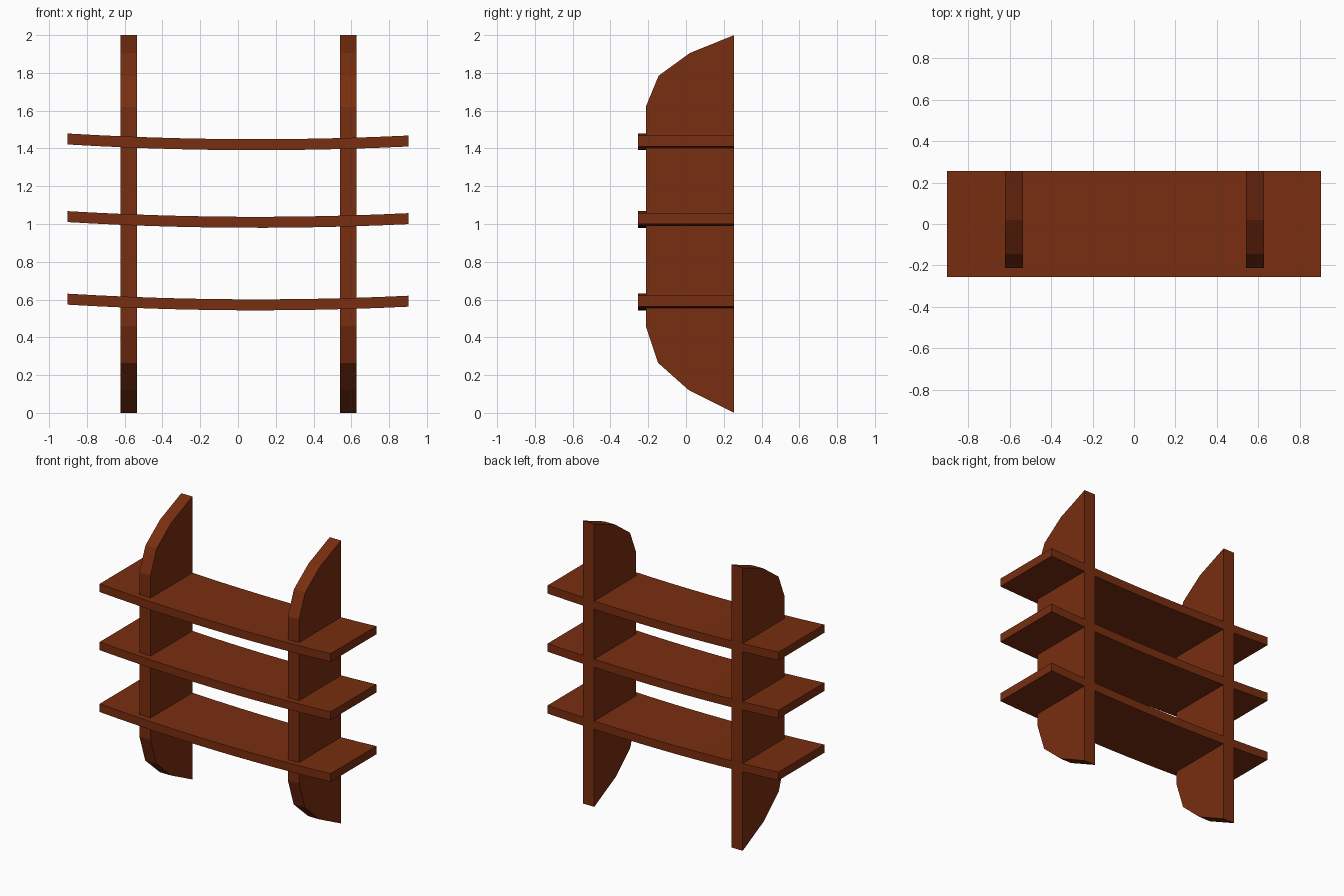
import bpy

if "Cube" in bpy.data.objects:
    bpy.data.objects.remove(bpy.data.objects["Cube"])

wood = bpy.data.materials.new("reddish brown wood")
wood.diffuse_color = (0.19, 0.027, 0.005, 1)
wood.use_nodes = True
wood.node_tree.nodes["Principled BSDF"].inputs["Base Color"].default_value = wood.diffuse_color


def extrude(name, profile, a, b, place):
    """Solid from a closed 2D profile, swept from a to b; place maps (u, v, w) to xyz."""
    n = len(profile)
    verts = [place(u, v, w) for w in (a, b) for u, v in profile]
    faces = [tuple(range(n)), tuple(range(2 * n - 1, n - 1, -1))]
    faces += [(i, i + n, (i + 1) % n + n, (i + 1) % n) for i in range(n)]
    mesh = bpy.data.meshes.new(name)
    mesh.from_pydata(verts, [], faces)
    mesh.materials.append(wood)
    obj = bpy.data.objects.new(name, mesh)
    bpy.context.collection.objects.link(obj)
    # consistent outward normals
    bpy.context.view_layer.objects.active = obj
    obj.select_set(True)
    bpy.ops.object.mode_set(mode='EDIT')
    bpy.ops.mesh.select_all(action='SELECT')
    bpy.ops.mesh.normals_make_consistent(inside=False)
    bpy.ops.object.mode_set(mode='OBJECT')
    obj.select_set(False)
    return obj


# uprights: side boards with faceted, tapering ends
side = [(0.255, 0), (0.255, 2), (0.02, 1.905), (-0.145, 1.785),
        (-0.213, 1.62), (-0.213, 0.46), (-0.148, 0.265), (0.015, 0.12)]
for name, x0, x1 in (("left_upright", -0.622, -0.535), ("right_upright", 0.539, 0.627)):
    extrude(name, side, x0, x1, lambda y, z, x: (x, y, z))

# shelves: boards sagging gently, lowest just right of the middle
xs = [-0.903 + 1.806 * i / 12 for i in range(13)]
for name, z in (("bottom_shelf", 0.543), ("middle_shelf", 0.98), ("top_shelf", 1.391)):
    under = [(x, z + 0.03 * (x - 0.1) ** 2) for x in xs]
    over = [(x, h + 0.058) for x, h in reversed(under)]
    extrude(name, under + over, -0.255, 0.255, lambda x, h, y: (x, y, h))
